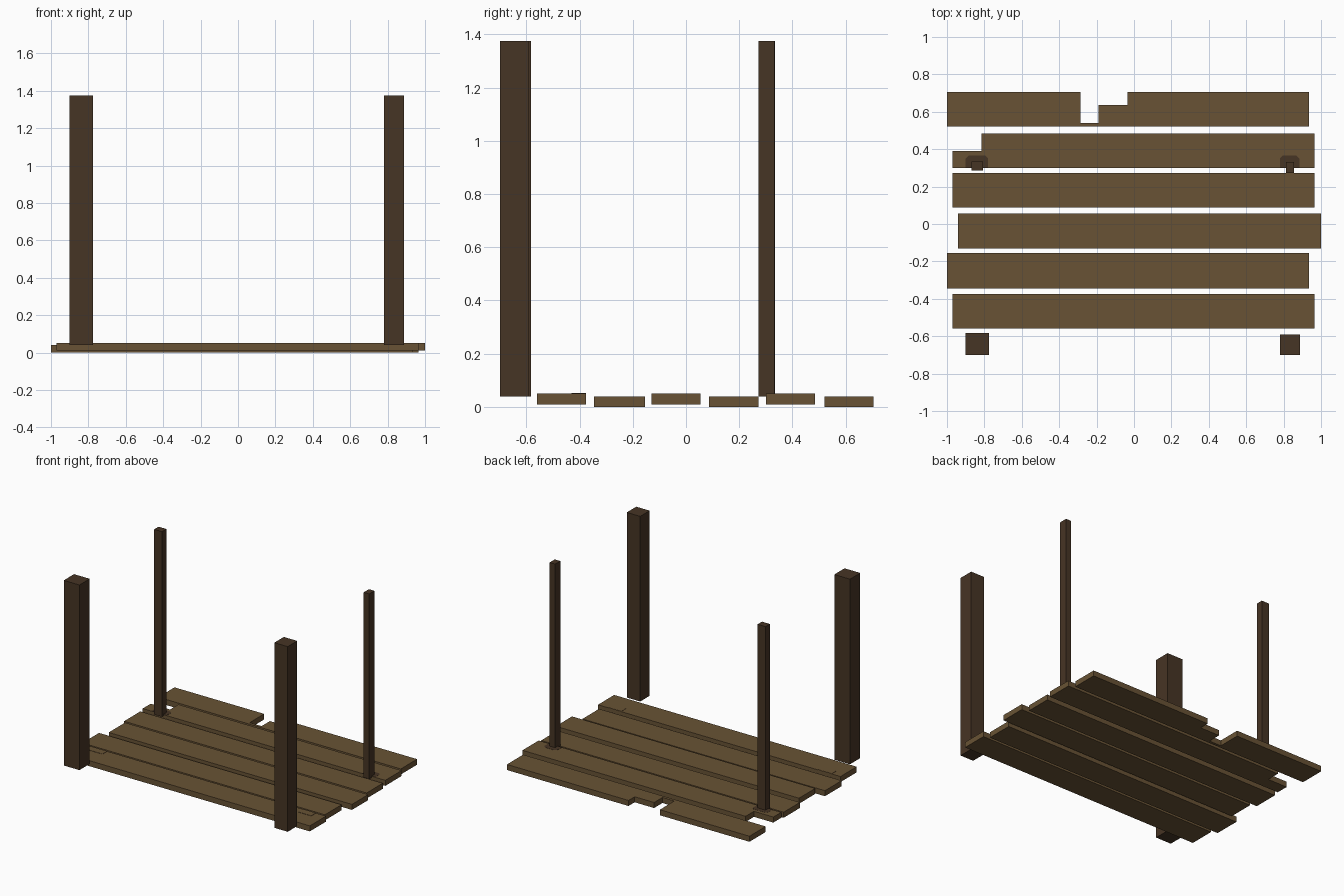
import bpy, bmesh

cube = bpy.data.objects.get("Cube")
if cube:
    bpy.data.objects.remove(cube)


def material(name, rgb):
    m = bpy.data.materials.new(name)
    m.use_nodes = True
    m.diffuse_color = (*rgb, 1)
    m.node_tree.nodes["Principled BSDF"].inputs["Base Color"].default_value = (*rgb, 1)
    return m


plank_wood = material("plank_wood", (0.14, 0.086, 0.035))
post_wood = material("post_wood", (0.062, 0.035, 0.018))


def slab(name, outline, z0, z1, mat):
    """Extrude a counter-clockwise outline from z0 up to z1."""
    bm = bmesh.new()
    base = bm.faces.new([bm.verts.new((x, y, z0)) for x, y in outline])
    top = bmesh.ops.extrude_face_region(bm, geom=[base])["geom"]
    bmesh.ops.translate(bm, vec=(0, 0, z1 - z0),
                        verts=[v for v in top if isinstance(v, bmesh.types.BMVert)])
    bmesh.ops.recalc_face_normals(bm, faces=bm.faces)
    me = bpy.data.meshes.new(name)
    bm.to_mesh(me)
    bm.free()
    me.materials.append(mat)
    ob = bpy.data.objects.new(name, me)
    bpy.context.collection.objects.link(ob)
    return ob


def rect(x0, x1, y0, y1):
    return [(x0, y0), (x1, y0), (x1, y1), (x0, y1)]


# Straight floor planks, alternating in height
for i, (x0, x1, y0, y1, z) in enumerate([
        (-0.97, 0.965, -0.56, -0.375, 0.01),
        (-1.0, 0.935, -0.345, -0.155, 0.0),
        (-0.94, 1.0, -0.13, 0.055, 0.01),
        (-0.97, 0.965, 0.087, 0.272, 0.0)]):
    slab(f"floor_plank_{i + 1}", rect(x0, x1, y0, y1), z, z + 0.04, plank_wood)

# Plank with a broken corner
slab("floor_plank_5", [(-0.97, 0.30), (0.965, 0.30), (0.965, 0.485),
                       (-0.815, 0.485), (-0.815, 0.39), (-0.97, 0.39)],
     0.01, 0.05, plank_wood)

# Rear plank with a stepped break
slab("floor_plank_6", [(-1.0, 0.52), (0.935, 0.52), (0.935, 0.705), (-0.035, 0.705),
                       (-0.035, 0.635), (-0.19, 0.635), (-0.19, 0.54), (-0.285, 0.54),
                       (-0.285, 0.705), (-1.0, 0.705)],
     0.0, 0.04, plank_wood)

# Thick front posts and thin back posts
for name, box in {
        "front_right_post": (-0.90, -0.775, -0.70, -0.583),
        "front_left_post": (0.78, 0.887, -0.70, -0.592),
        "back_right_post": (-0.868, -0.806, 0.285, 0.335),
        "back_left_post": (0.812, 0.856, 0.273, 0.332)}.items():
    slab(name, rect(*box), 0.04, 1.375, post_wood)

# Dark chamfered stains around the feet of the back posts
c = 0.015
for side, x0, x1 in (("right", -0.90, -0.78), ("left", 0.78, 0.885)):
    slab(f"{side}_post_stain",
         [(x0, 0.30), (x1, 0.30), (x1, 0.365 - c), (x1 - c, 0.365),
          (x0 + c, 0.365), (x0, 0.365 - c)], 0.049, 0.051, post_wood)
    # Thin shim on the front plank
    slab(f"{side}_front_shim", rect(x0, x1, -0.43, -0.376), 0.049, 0.052, plank_wood)
